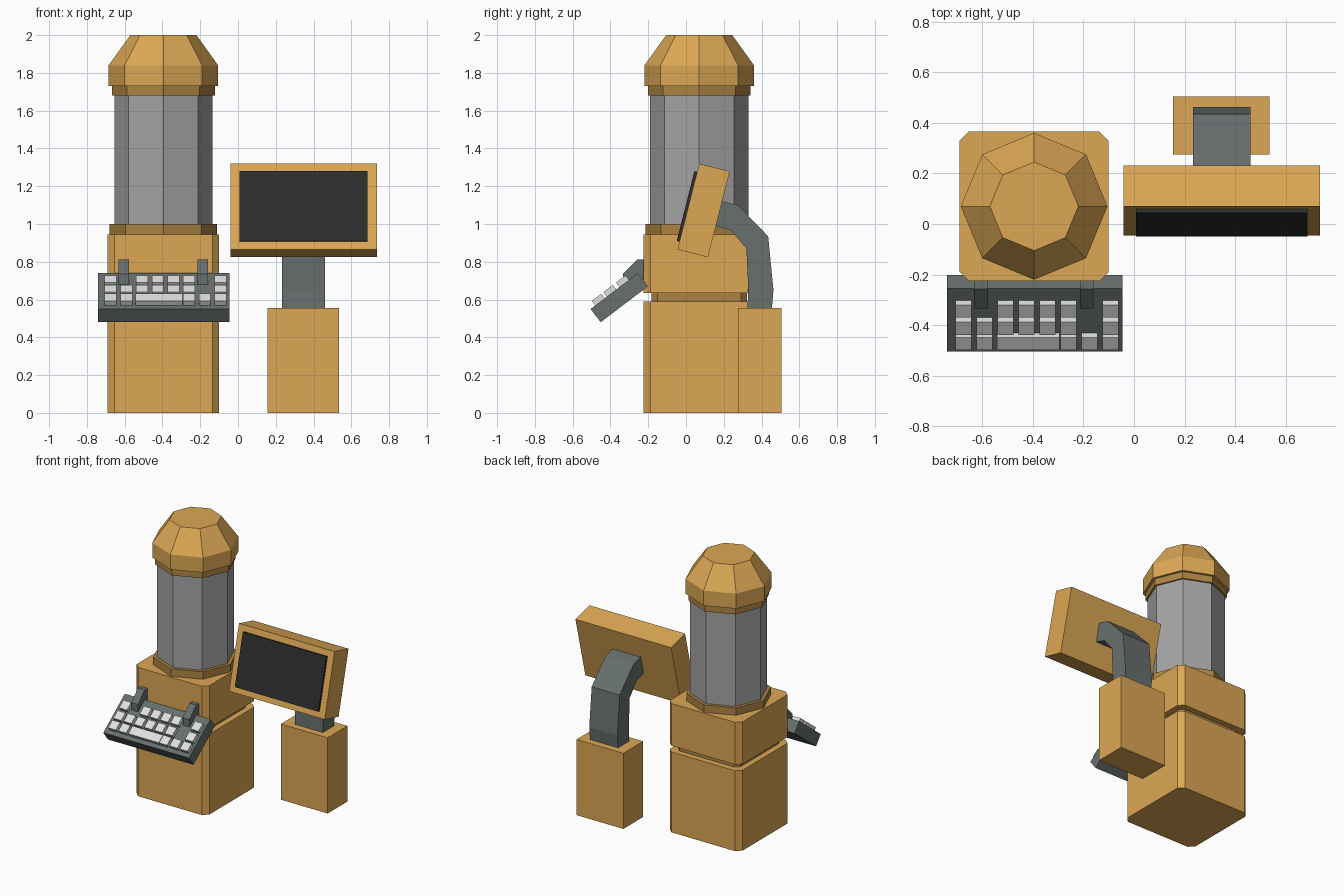
import bpy, bmesh, math
from mathutils import Vector

if "Cube" in bpy.data.objects:
    bpy.data.objects.remove(bpy.data.objects["Cube"])


def material(name, rgb):
    m = bpy.data.materials.new(name)
    m.diffuse_color = (*rgb, 1)
    m.use_nodes = True
    m.node_tree.nodes["Principled BSDF"].inputs["Base Color"].default_value = m.diffuse_color
    return m


ORANGE = material("ochre", (0.72, 0.39, 0.09))
BROWN = material("dark ochre", (0.42, 0.23, 0.055))
GREY = material("mid grey", (0.37, 0.37, 0.37))
DARK = material("slate grey", (0.135, 0.16, 0.155))
BLACK = material("screen black", (0.026, 0.026, 0.026))
KEY = material("key white", (0.75, 0.74, 0.74))


def finish(name, bm, mat):
    bmesh.ops.recalc_face_normals(bm, faces=bm.faces)
    me = bpy.data.meshes.new(name)
    bm.to_mesh(me)
    bm.free()
    me.materials.append(mat)
    ob = bpy.data.objects.new(name, me)
    bpy.context.collection.objects.link(ob)
    return ob


def loft(bm, rings):
    """Join matching rings of points and cap both ends."""
    vs = [[bm.verts.new(p) for p in r] for r in rings]
    n = len(vs[0])
    for a, b in zip(vs, vs[1:]):
        for i in range(n):
            j = (i + 1) % n
            bm.faces.new((a[i], a[j], b[j], b[i]))
    bm.faces.new(vs[0])
    bm.faces.new(vs[-1])


def extrude_x(bm, profile, x0, x1):
    """Side profile of (y, z) points swept from x0 to x1."""
    loft(bm, [[(x, y, z) for y, z in profile] for x in (x0, x1)])


def part_x(name, mat, profile, x0, x1):
    bm = bmesh.new()
    extrude_x(bm, profile, x0, x1)
    return finish(name, bm, mat)


CX, CY = -0.395, 0.07


def octagon(name, mat, steps):
    """Eight-sided lathe around the tower axis from (radius, z) steps."""
    bm = bmesh.new()
    loft(bm, [[(CX + r * math.cos(i * math.pi / 4), CY + r * math.sin(i * math.pi / 4), z)
               for i in range(8)] for r, z in steps])
    finish(name, bm, mat)


def block(name, mat, h, c, z0, z1):
    """Square block with chamfered upright edges."""
    k = h - c
    pts = [(h, -k), (h, k), (k, h), (-k, h), (-h, k), (-h, -k), (-k, -h), (k, -h)]
    bm = bmesh.new()
    loft(bm, [[(CX + x, CY + y, z) for x, y in pts] for z in (z0, z1)])
    finish(name, bm, mat)


# Tower
block("tower_base", ORANGE, 0.295, 0.036, 0, 0.59)
block("tower_neck", BROWN, 0.252, 0.03, 0.59, 0.635)
block("tower_upper_block", ORANGE, 0.295, 0.036, 0.635, 0.945)
octagon("lower_collar", BROWN, [(0.285, 0.945), (0.285, 1.0)])
octagon("tower_column", GREY, [(0.26, 1.0), (0.26, 1.68)])
octagon("upper_collar", BROWN, [(0.272, 1.68), (0.272, 1.73)])
octagon("tower_dome", ORANGE, [(0.29, 1.73), (0.29, 1.84), (0.175, 2.0)])

# Monitor pedestal and bent arm
part_x("monitor_pedestal", ORANGE,
       [(0.275, 0), (0.505, 0), (0.505, 0.555), (0.275, 0.555)], 0.155, 0.535)
part_x("monitor_arm", DARK,
       [(0.19, 1.12), (0.275, 1.10), (0.435, 0.935), (0.463, 0.65), (0.455, 0.555),
        (0.325, 0.555), (0.33, 0.65), (0.32, 0.87), (0.24, 0.965), (0.158, 0.99)],
       0.233, 0.461)


def tilted(origin, angle, u0, u1, n0, n1):
    """Rectangle in side view: u runs up the slope, n points out to the front."""
    u = Vector((math.cos(angle), math.sin(angle)))
    n = Vector((-u.y, u.x))
    o = Vector(origin)
    return [tuple(o + u * a + n * b) for a, b in ((u0, n0), (u1, n0), (u1, n1), (u0, n1))]


# Monitor
MO, MA = (-0.045, 0.865), math.atan2(0.455, 0.115)
part_x("monitor_case", ORANGE, tilted(MO, MA, 0, 0.469, -0.167, 0), -0.041, 0.735)
part_x("monitor_screen", BLACK, tilted(MO, MA, 0.043, 0.424, -0.01, 0.015), 0.008, 0.686)

# Keyboard tray
KO, KA = (-0.505, 0.55), math.atan2(0.19, 0.25)
part_x("keyboard_tray", DARK, tilted(KO, KA, 0, 0.314, -0.088, 0), -0.74, -0.045)

# Keys: (row start, [(x centre, width)])
W = 0.063
cols = [-0.674 + i * 0.083 for i in range(8)]
rows = [(0.031, [(cols[0], W), (cols[1], W), (-0.4185, 0.248)] + [(c, W) for c in cols[5:]]),
        (0.108, [(cols[i], W) for i in (0, 1, 2, 3, 4, 5, 7)]),
        (0.192, [(cols[i], W) for i in (0, 2, 3, 4, 5, 7)])]
bm = bmesh.new()
for u, keys in rows:
    for x, w in keys:
        extrude_x(bm, tilted(KO, KA, u, u + 0.063, -0.003, 0.03), x - w / 2, x + w / 2)
finish("keyboard_keys", bm, KEY)

# Brackets holding the keyboard to the tower
for side, x in (("left", -0.605), ("right", -0.187)):
    part_x(side + "_keyboard_bracket", DARK,
           [(-0.334, 0.675), (-0.334, 0.735), (-0.257, 0.812), (-0.21, 0.812), (-0.21, 0.675)],
           x - 0.027, x + 0.027)
